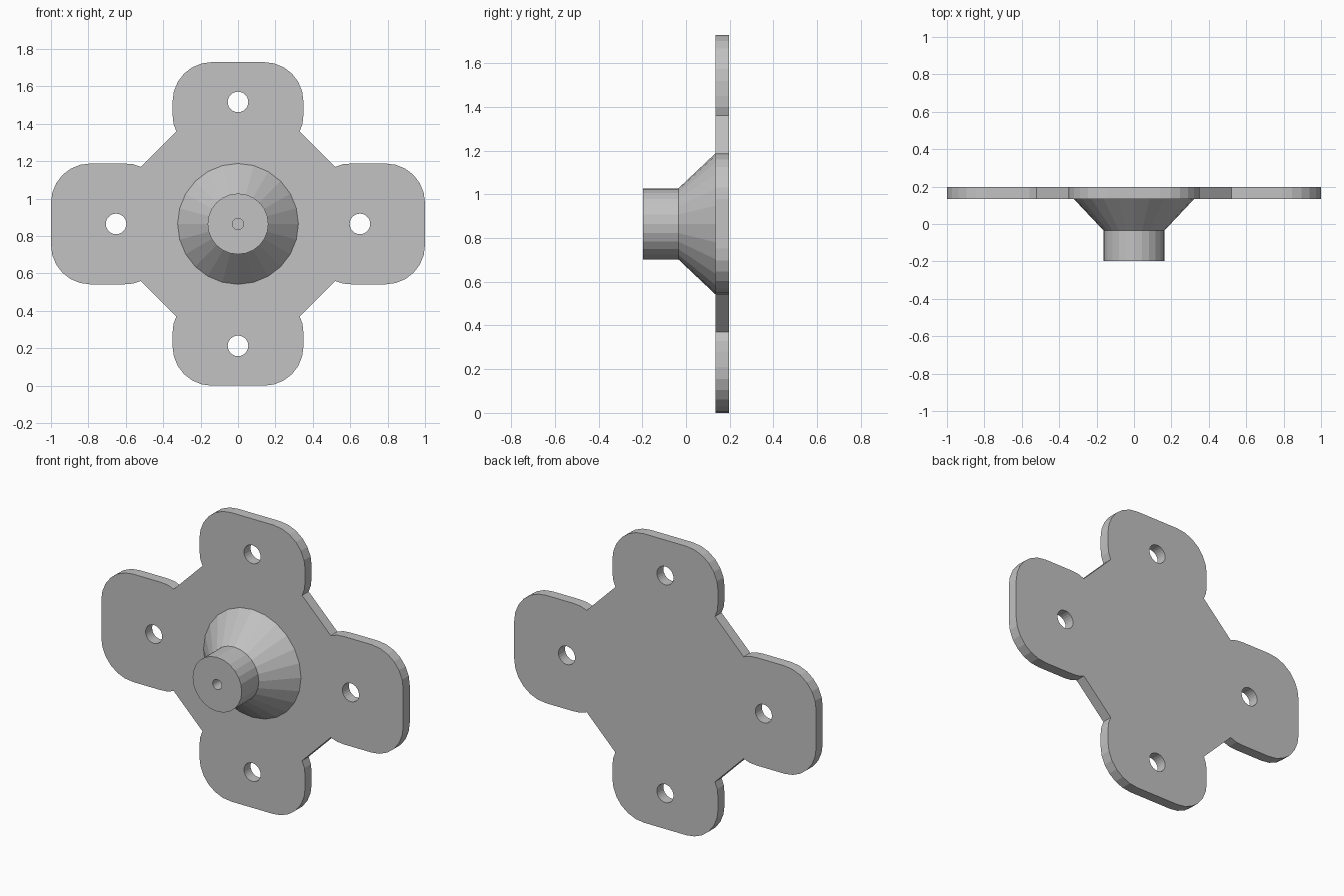
import bpy, bmesh
from math import sin, cos, pi

cube = bpy.data.objects.get("Cube")
if cube:
    bpy.data.objects.remove(cube, do_unlink=True)

CENTRE_Z = 0.865
FRONT, BACK = 0.135, 0.197      # plate faces along y
SIDES = 24

grey = bpy.data.materials.new("plain grey")
grey.use_nodes = True
grey.diffuse_color = (0.54, 0.54, 0.54, 1)
grey.node_tree.nodes["Principled BSDF"].inputs["Base Color"].default_value = grey.diffuse_color


def add_object(name, mesh):
    mesh.materials.clear()
    mesh.materials.append(grey)
    obj = bpy.data.objects.new(name, mesh)
    bpy.context.collection.objects.link(obj)
    return obj


def arc(cx, cy, r, start, end, steps):
    angles = [start + (end - start) * i / steps for i in range(steps + 1)]
    return [(cx + r * cos(a), cy + r * sin(a)) for a in angles]


# Mounting plate: one quarter of the outline, mirrored into four lobes
quarter = arc(0.14, 0.655, 0.21, pi / 2, 0, 6)
quarter += [(0.35, 0.585), (0.345, 0.535), (0.33, 0.495)]
quarter += [(0.52, 0.305), (0.56, 0.319), (0.61, 0.323)]
quarter += arc(0.79, 0.113, 0.21, pi / 2, 0, 6)
outline = (quarter
           + [(x, -y) for x, y in reversed(quarter)]
           + [(-x, -y) for x, y in quarter]
           + [(-x, y) for x, y in reversed(quarter)])

loops = [outline]
for hx, hy in ((0.652, 0), (-0.652, 0), (0, 0.652), (0, -0.652)):
    loops.append(arc(hx, hy, 0.055, 0, 2 * pi, SIDES)[:-1])

curve = bpy.data.curves.new("plate_outline", "CURVE")
curve.dimensions = "2D"
curve.fill_mode = "BOTH"
curve.extrude = (BACK - FRONT) / 2
for loop in loops:
    spline = curve.splines.new("POLY")
    spline.points.add(len(loop) - 1)
    for point, (x, y) in zip(spline.points, loop):
        point.co = (x, y, 0, 1)
    spline.use_cyclic_u = True

helper = bpy.data.objects.new("plate_outline", curve)
bpy.context.collection.objects.link(helper)
bpy.context.view_layer.update()
evaluated = helper.evaluated_get(bpy.context.evaluated_depsgraph_get())
plate_mesh = bpy.data.meshes.new_from_object(evaluated)
bpy.data.objects.remove(helper, do_unlink=True)

bm = bmesh.new()
bm.from_mesh(plate_mesh)
bmesh.ops.remove_doubles(bm, verts=bm.verts, dist=0.0005)
bmesh.ops.recalc_face_normals(bm, faces=bm.faces)
for face in bm.faces:
    face.smooth = False
bm.to_mesh(plate_mesh)
bm.free()
plate = add_object("mounting_plate", plate_mesh)
plate.rotation_euler = (pi / 2, 0, 0)
plate.location = (0, (FRONT + BACK) / 2, CENTRE_Z)

# Hub: flared cone, round boss and blind centre hole as one turned profile
profile = [(0.323, 0.165), (0.323, FRONT), (0.1625, -0.035),
           (0.1625, -BACK), (0.03, -BACK), (0.03, -0.04)]
bm = bmesh.new()
rings = [[bm.verts.new((x, y, z)) for x, z in arc(0, 0, r, 0, 2 * pi, SIDES)[:-1]]
         for r, y in profile]
for a, b in zip(rings, rings[1:]):
    for i in range(SIDES):
        j = (i + 1) % SIDES
        bm.faces.new((a[i], a[j], b[j], b[i]))
bm.faces.new(rings[0])
bm.faces.new(rings[-1])
bmesh.ops.recalc_face_normals(bm, faces=bm.faces)
hub_mesh = bpy.data.meshes.new("flared_hub")
bm.to_mesh(hub_mesh)
bm.free()
hub = add_object("flared_hub", hub_mesh)
hub.location.z = CENTRE_Z
